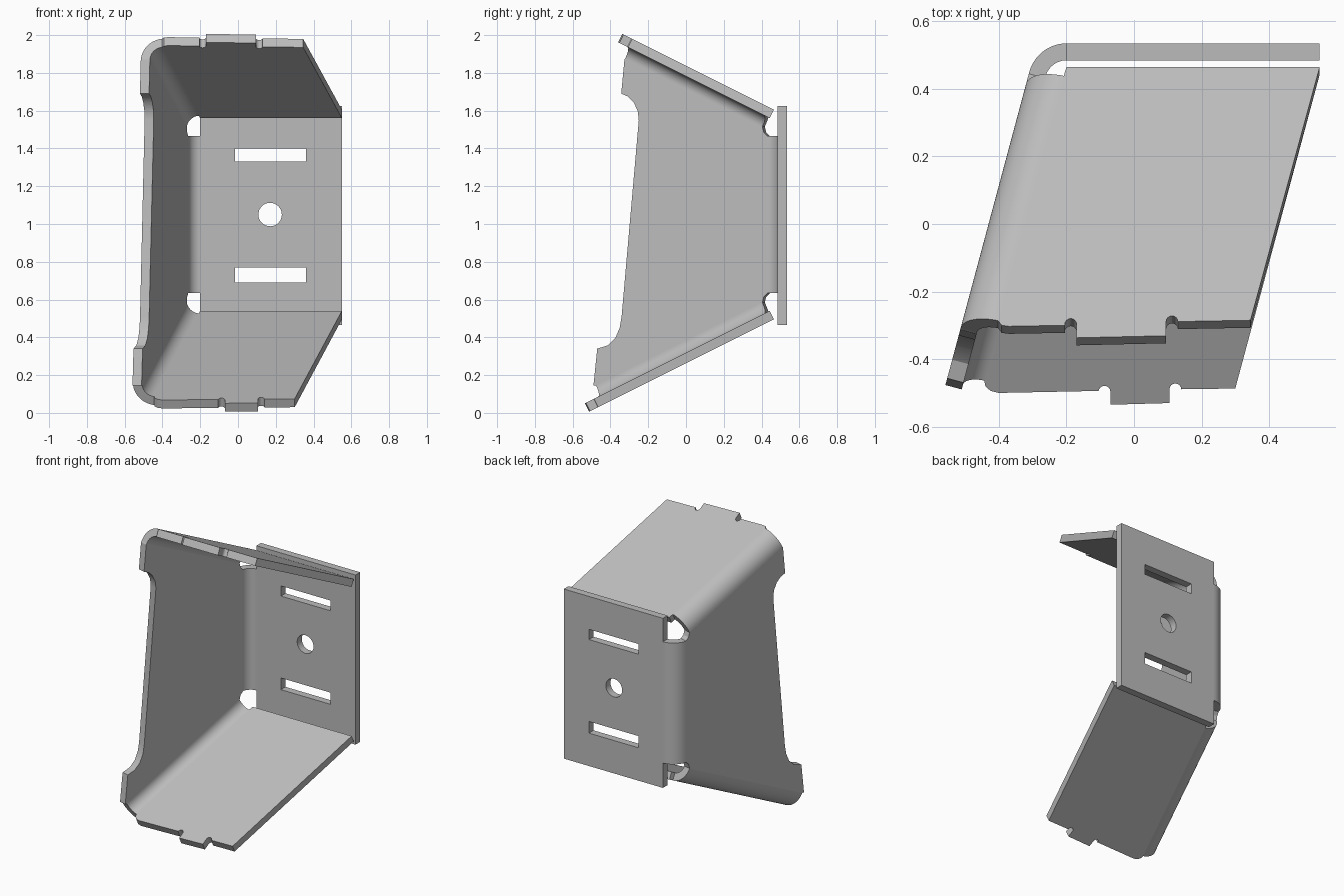
import bpy, bmesh, math
from mathutils import Vector

cube = bpy.data.objects.get("Cube")
if cube:
    bpy.data.objects.remove(cube, do_unlink=True)

THICK = 0.05                      # sheet thickness
RADIUS = 0.115                    # outer bend radius
MID = 1.05                        # height of the mirror plane
SLANT = math.tan(math.radians(15))
BACK = 0.535                      # outer face of the back plate

steel = bpy.data.materials.new("grey_steel")
steel.use_nodes = True
GREY = (0.5, 0.5, 0.5, 1)
steel.diffuse_color = GREY
steel.node_tree.nodes["Principled BSDF"].inputs["Base Color"].default_value = GREY


def finish(name, bm):
    bmesh.ops.recalc_face_normals(bm, faces=bm.faces)
    mesh = bpy.data.meshes.new(name)
    bm.to_mesh(mesh)
    bm.free()
    mesh.materials.append(steel)
    obj = bpy.data.objects.new(name, mesh)
    bpy.context.collection.objects.link(obj)
    bpy.ops.object.select_all(action='DESELECT')
    obj.select_set(True)
    bpy.context.view_layer.objects.active = obj
    bpy.ops.object.shade_smooth_by_angle(angle=math.radians(25))


def plate(name, loops, place, normal):
    """Flat sheet: outline plus hole loops on the outer face, thickened inward."""
    bm = bmesh.new()
    for loop in loops:
        vs = [bm.verts.new(place(*p)) for p in loop]
        for a, b in zip(vs, vs[1:] + vs[:1]):
            bm.edges.new((a, b))
    bmesh.ops.triangle_fill(bm, edges=bm.edges[:], use_beauty=True, normal=normal)
    ext = bmesh.ops.extrude_face_region(bm, geom=bm.faces[:], use_keep_orig=True)
    moved = [g for g in ext["geom"] if isinstance(g, bmesh.types.BMVert)]
    bmesh.ops.translate(bm, verts=moved, vec=-THICK * normal)
    finish(name, bm)


def bend(name, start, end, n1, n2, steps=14):
    """Rounded fold between two sheets with outer normals n1 and n2."""
    bm = bmesh.new()
    to_axis = -(n1 + n2) * RADIUS / (1 + n1.dot(n2))
    rings = []
    for p in (start, end):
        arc = [n1.slerp(n2, i / steps) for i in range(steps + 1)]
        pts = [n * RADIUS for n in arc] + [n * (RADIUS - THICK) for n in reversed(arc)]
        rings.append([bm.verts.new(p + to_axis + q) for q in pts])
    a, b = rings
    count = len(a)
    for i in range(count):
        j = (i + 1) % count
        bm.faces.new((a[i], a[j], b[j], b[i]))
    for ring in rings:
        for i in range(steps):
            bm.faces.new((ring[i], ring[i + 1], ring[count - 2 - i], ring[count - 1 - i]))
    finish(name, bm)


def rect(x0, x1, z0, z1):
    return [(x0, z0), (x1, z0), (x1, z1), (x0, z1)]


def notch(x0, x1, y_left, y_end, y_right):
    """Round-ended slot cut into a front edge, from left to right."""
    r, c = (x1 - x0) / 2, (x0 + x1) / 2
    arc = [(c - r * math.cos(math.pi * i / 8), y_end - r + r * math.sin(math.pi * i / 8))
           for i in range(9)]
    return [(x0, y_left)] + arc + [(x1, y_right)]


def wall_x(y):
    return -0.2875 + SLANT * (y - BACK)


def flange_z(y, side):
    return MID + side * (0.555 - 0.5 * (y - 0.465))


def fold(y, side):
    return Vector((wall_x(y), y, flange_z(y, side)))


def tangent(p, n, other):
    """Where the bend meets the flat sheet of normal n, beside fold point p."""
    away = -(other - n * n.dot(other)).normalized()
    return p + away * RADIUS * math.tan(n.angle(other) / 2)


back_n = Vector((0, 1, 0))
wall_n = Vector((-1, SLANT, 0)).normalized()
flange_n = {s: Vector((0, 0.5, s)).normalized() for s in (1, -1)}
FOLD_BACK = 0.46
fold_front = {1: -0.265, -1: -0.42}

# Back plate with two slots and a round hole
hole = [(0.17 + 0.062 * math.cos(math.tau * i / 32), MID + 0.062 * math.sin(math.tau * i / 32))
        for i in range(32)]
plate("back_plate",
      [rect(-0.2, 0.55, 0.465, 1.625), rect(-0.015, 0.36, 1.33, 1.4),
       rect(-0.015, 0.36, 0.69, 0.77), hole],
      lambda x, z: Vector((x, BACK, z)), back_n)

# Bend joining back plate and side wall
corner_x = wall_x(BACK)
bend("back_bend", Vector((corner_x, BACK, 0.635)), Vector((corner_x, BACK, 1.465)),
     back_n, wall_n)

# Side wall with a relieved front edge
wall_end = {}
for s in (1, -1):
    for key, y in (("front", fold_front[s]), ("back", FOLD_BACK)):
        t = tangent(fold(y, s), wall_n, flange_n[s])
        wall_end[key, s] = (t.y, t.z)
wall = [wall_end["front", 1], (-0.313, 1.87), (-0.33, 1.69), (-0.295, 1.675),
        (-0.265, 1.645), (-0.243, 1.6), (-0.237, 1.55), (-0.328, 0.51), (-0.338, 0.45),
        (-0.362, 0.395), (-0.402, 0.357), (-0.457, 0.34), (-0.477, 0.145),
        wall_end["front", -1], wall_end["back", -1], (0.425, 0.615), (0.445, 0.635),
        (0.45, 0.635), (0.45, 1.465), (0.445, 1.465), (0.425, 1.485), wall_end["back", 1]]
plate("side_wall", [wall], lambda y, z: Vector((wall_x(y), y, z)), wall_n)

# Sloping flanges with a notched tab on the front edge, and their bends
fronts = {
    1: [(-0.392, -0.3), (-0.37, -0.303)] + notch(-0.205, -0.17, -0.3, -0.28, -0.337)
       + notch(0.095, 0.13, -0.331, -0.272, -0.289) + [(0.345, -0.285)],
    -1: [(-0.44, -0.458), (-0.425, -0.472), (-0.4, -0.478)]
        + notch(-0.105, -0.07, -0.472, -0.457, -0.513)
        + notch(0.105, 0.14, -0.508, -0.45, -0.467) + [(0.3, -0.465)],
}
for s, label in ((1, "top"), (-1, "bottom")):
    n = flange_n[s]
    a, b = fold(fold_front[s], s), fold(FOLD_BACK, s)
    ta, tb = tangent(a, n, wall_n), tangent(b, n, wall_n)
    outline = [(ta.x, ta.y)] + fronts[s] + [(0.55, 0.465), (-0.2, 0.465), (tb.x, tb.y)]
    plate(label + "_flange", [outline],
          lambda x, y: Vector((x, y, flange_z(y, s))), n)
    bend(label + "_bend", a, b, wall_n, n)
